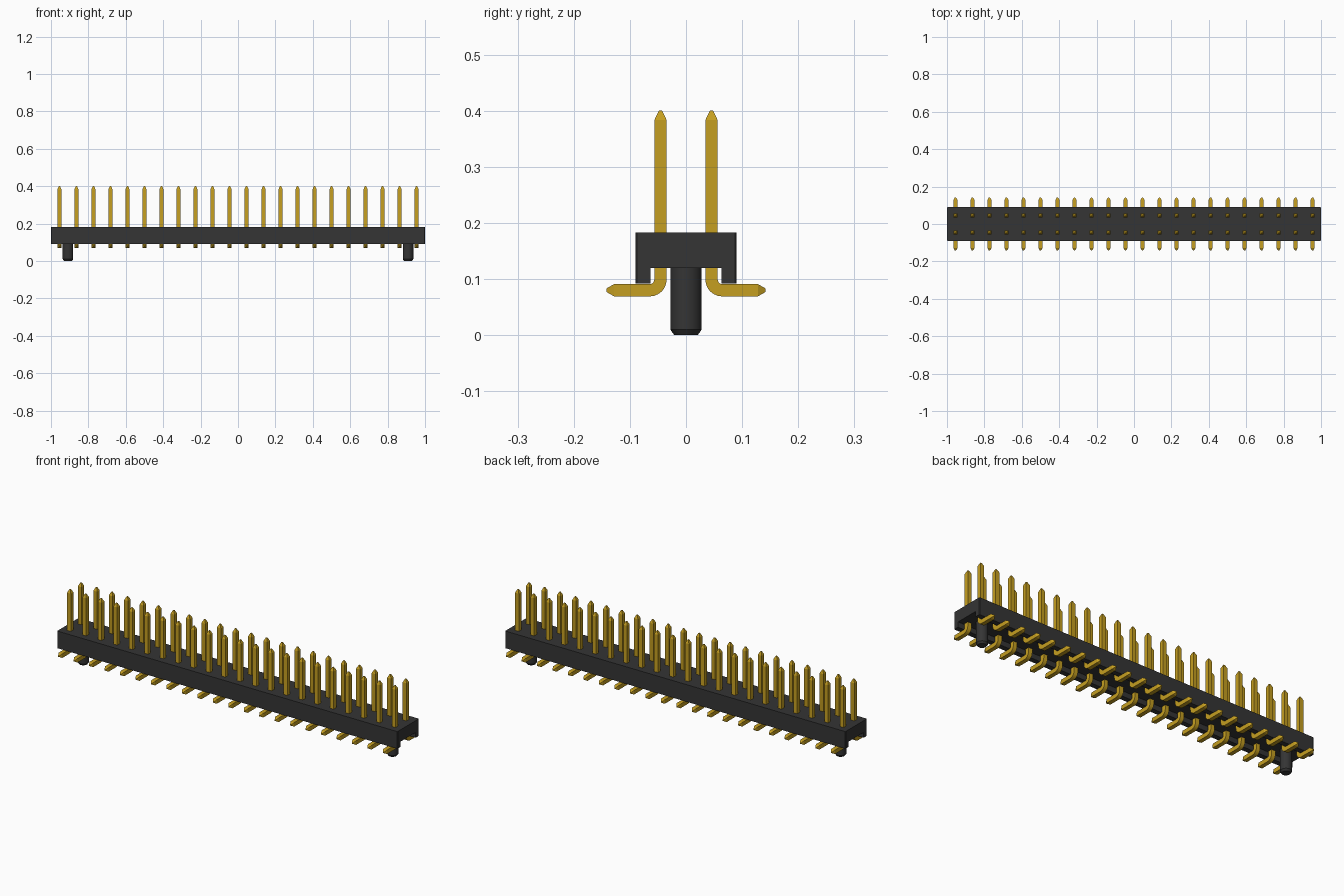
import bpy, bmesh
from math import sin, cos, pi, radians

cube = bpy.data.objects.get("Cube")
if cube:
    bpy.data.objects.remove(cube, do_unlink=True)

PINS, PITCH = 22, 1 / 11
ROW_Y = PITCH / 2


def material(name, color):
    mat = bpy.data.materials.new(name)
    mat.use_nodes = True
    mat.diffuse_color = color
    mat.node_tree.nodes["Principled BSDF"].inputs["Base Color"].default_value = color
    return mat


black = material("black_plastic", (0.035, 0.035, 0.035, 1))
gold = material("gold_metal", (0.56, 0.345, 0.015, 1))


def make_mesh(name, bm, mat):
    bmesh.ops.recalc_face_normals(bm, faces=bm.faces)
    mesh = bpy.data.meshes.new(name)
    bm.to_mesh(mesh)
    bm.free()
    mesh.materials.append(mat)
    return mesh


def place(name, mesh, location=(0, 0, 0), turn=0):
    obj = bpy.data.objects.new(name, mesh)
    obj.location = location
    obj.rotation_euler.z = turn
    bpy.context.collection.objects.link(obj)
    return obj


def smooth(obj, angle):
    bpy.ops.object.select_all(action="DESELECT")
    obj.select_set(True)
    bpy.context.view_layer.objects.active = obj
    bpy.ops.object.shade_smooth_by_angle(angle=radians(angle))


def loft(rings):
    """Join rings of points with side faces and cap both ends."""
    bm = bmesh.new()
    loops = [[bm.verts.new(p) for p in ring] for ring in rings]
    for a, b in zip(loops, loops[1:]):
        for i in range(len(a)):
            j = (i + 1) % len(a)
            bm.faces.new((a[i], a[j], b[j], b[i]))
    bm.faces.new(loops[0])
    bm.faces.new(loops[-1])
    return bm


# Housing: channel profile extruded along x, with small chamfers on the corners
half = [(0.09, 0.183), (0.09, 0.092), (0.063, 0.092), (0.063, 0.12)]
profile = half + [(-y, z) for y, z in reversed(half)]
bm = loft([[(x, y, z) for y, z in profile] for x in (-1, 1)])
corners = [e for e in bm.edges
           if abs(e.verts[0].co.z - e.verts[1].co.z) > 0.05
           and abs(e.verts[0].co.y) > 0.08]
bmesh.ops.bevel(bm, geom=corners, offset=0.003, segments=1, affect="EDGES")
place("housing", make_mesh("housing", bm, black))

# Locating pegs with a chamfered foot
rings = [[(r * cos(2 * pi * i / 32), r * sin(2 * pi * i / 32), z) for i in range(32)]
         for r, z in ((0.021, 0), (0.028, 0.01), (0.028, 0.122))]
peg_mesh = make_mesh("locating_peg", loft(rings), black)
for side, x in (("right", -10 * PITCH), ("left", 10 * PITCH)):
    peg = place("locating_peg_" + side, peg_mesh, (x, 0, 0))
smooth(peg, 25)


# Bent pin: a square section swept down, round the bend and outwards
W, TIP, BEND = 0.011, 0.003, 0.019
FOOT_Z = 0.08


def section(y, z, angle, size):
    """Square section whose sweep direction turns from down to outwards."""
    return [(u * size, y + v * size * cos(angle), z + v * size * sin(angle))
            for u, v in ((-1, -1), (1, -1), (1, 1), (-1, 1))]


rings = [section(0, 0.4, 0, TIP), section(0, 0.383, 0, W)]
for i in range(7):
    a = i * pi / 12
    rings.append(section(BEND * (1 - cos(a)), FOOT_Z + BEND * (1 - sin(a)), a, W))
rings += [section(0.128 - ROW_Y, FOOT_Z, pi / 2, W),
          section(0.142 - ROW_Y, FOOT_Z, pi / 2, TIP)]
pin_mesh = make_mesh("pin", loft(rings), gold)

for i in range(PINS):
    x = (i - (PINS - 1) / 2) * PITCH
    place(f"back_pin_{i + 1}", pin_mesh, (x, ROW_Y, 0))
    pin = place(f"front_pin_{i + 1}", pin_mesh, (x, -ROW_Y, 0), pi)
smooth(pin, 18)
